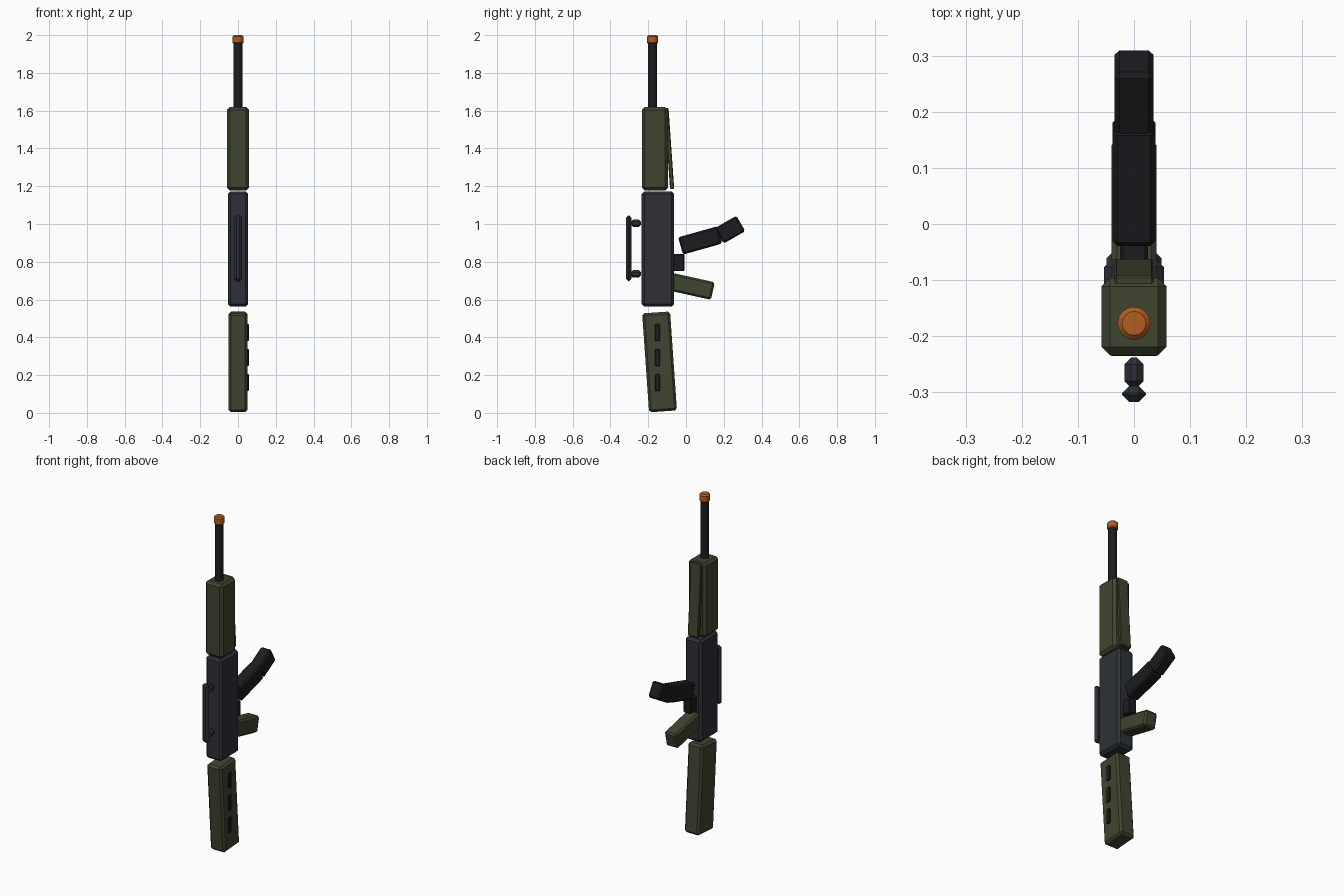
import bpy
from math import radians

if "Cube" in bpy.data.objects:
    bpy.data.objects.remove(bpy.data.objects["Cube"])


def mat(name, rgb):
    m = bpy.data.materials.new(name)
    m.diffuse_color = (*rgb, 1)
    m.use_nodes = True
    m.node_tree.nodes["Principled BSDF"].inputs["Base Color"].default_value = m.diffuse_color
    return m


OLIVE = mat("olive", (0.050, 0.058, 0.028))
SLATE = mat("slate", (0.026, 0.030, 0.038))
BLACK = mat("black", (0.012, 0.012, 0.014))
ORANGE = mat("orange", (0.45, 0.11, 0.015))


def finish(name, material, bevel):
    o = bpy.context.object
    o.name = name
    o.data.materials.append(material)
    if bevel:
        b = o.modifiers.new("bevel", "BEVEL")
        b.width = bevel
        b.segments = 1
        b.limit_method = "ANGLE"
        b.angle_limit = radians(40)
    return o


def box(name, material, size, loc, tilt=0, bevel=0.012):
    """Chamfered box, tilted about the x axis (degrees)."""
    bpy.ops.mesh.primitive_cube_add(size=1, location=loc)
    o = bpy.context.object
    o.scale = size
    bpy.ops.object.transform_apply(location=False, rotation=False, scale=True)
    o.rotation_euler.x = radians(tilt)
    return finish(name, material, bevel)


def tube(name, material, r, z0, z1, bevel=0):
    bpy.ops.mesh.primitive_cylinder_add(
        vertices=16, radius=r, depth=z1 - z0, location=(0, -0.177, (z0 + z1) / 2))
    return finish(name, material, bevel)


# Barrel and muzzle tip
tube("barrel", BLACK, 0.024, 1.60, 1.955)
tube("muzzle_tip", ORANGE, 0.0295, 1.952, 2.0, 0.008)

# Handguard with a slanted plate underneath
box("handguard", OLIVE, (0.116, 0.138, 0.442), (0, -0.165, 1.398), bevel=0.015)
box("handguard_plate", OLIVE, (0.07, 0.022, 0.43), (0, -0.0885, 1.40), 4, 0.004)

# Receiver
box("receiver", SLATE, (0.107, 0.172, 0.61), (0, -0.149, 0.868), bevel=0.014)

# Stock with inset strips on the right side
box("stock", OLIVE, (0.098, 0.148, 0.525), (0, -0.14, 0.270), 4, 0.012)
for i in range(3):
    box(f"stock_strip_{i + 1}", BLACK, (0.02, 0.026, 0.09),
        (0.047, -0.151, 0.160 + 0.133 * i), bevel=0.003)

# Pistol grip and trigger block
box("pistol_grip", OLIVE, (0.08, 0.24, 0.095), (0, 0.025, 0.671), -12.4, 0.01)
box("trigger_block", BLACK, (0.05, 0.07, 0.092), (0, -0.043, 0.796), bevel=0.005)

# Two-part curved magazine
box("magazine_lower", BLACK, (0.076, 0.216, 0.095), (0, 0.075, 0.913), 15.7, 0.009)
box("magazine_upper", BLACK, (0.070, 0.132, 0.094), (0, 0.233, 0.970), 30, 0.009)

# Sight rail on two posts
box("sight_rail", SLATE, (0.042, 0.028, 0.35), (0, -0.303, 0.871), bevel=0.0125)
for n, z in (("lower", 0.736), ("upper", 1.004)):
    box(f"rail_post_{n}", SLATE, (0.034, 0.054, 0.04), (0, -0.265, z), bevel=0.012)
